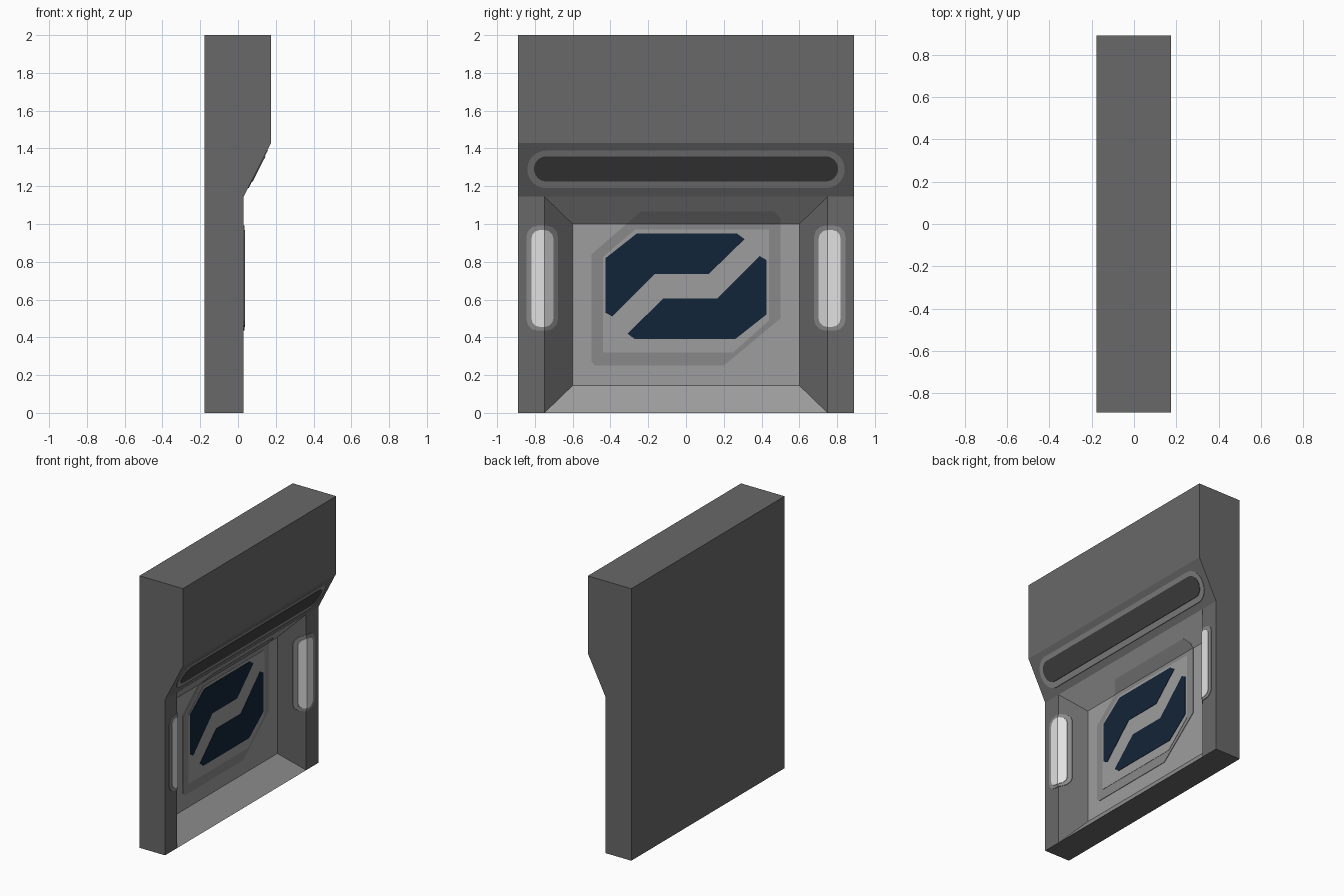
import bpy, bmesh, math

if "Cube" in bpy.data.objects:
    bpy.data.objects.remove(bpy.data.objects["Cube"])


def material(name, r, g, b):
    m = bpy.data.materials.new(name)
    m.diffuse_color = (r, g, b, 1)
    m.use_nodes = True
    m.node_tree.nodes["Principled BSDF"].inputs["Base Color"].default_value = m.diffuse_color
    return m


BODY = material("dark grey metal", 0.14, 0.14, 0.14)
PANEL = material("light grey metal", 0.34, 0.34, 0.34)
TRIM = material("mid grey trim", 0.25, 0.25, 0.25)
DARK = material("charcoal slot", 0.055, 0.055, 0.055)
LIGHT = material("white lamp", 0.75, 0.75, 0.75)
NAVY = material("navy glass", 0.006, 0.018, 0.04)

W = 0.89                              # half width
BACK, LOW, HIGH, DEEP = -0.178, 0.03, 0.175, -0.10
Z1, Z2 = 1.145, 1.43                  # overhang start and end
B = 0.145                             # width of the recess bevel


def surface(y, z):
    """x of the wall's detailed side at (y, z)."""
    if z >= Z1:
        return LOW + (min(z, Z2) - Z1) / (Z2 - Z1) * (HIGH - LOW)
    t = min((0.75 - abs(y)) / 0.15, z / B, (Z1 - z) / B)
    return LOW + (DEEP - LOW) * max(0, min(1, t))


def add_object(name, bm, mats):
    me = bpy.data.meshes.new(name)
    bm.to_mesh(me)
    bm.free()
    for m in mats:
        me.materials.append(m)
    ob = bpy.data.objects.new(name, me)
    bpy.context.collection.objects.link(ob)
    return ob


# Wall block with an overhanging top and a sunken bay
bm = bmesh.new()


def face(points, mat=0):
    f = bm.faces.new([bm.verts.new(p) for p in points])
    f.material_index = mat


profile = [(BACK, 0), (LOW, 0), (LOW, Z1), (HIGH, Z2), (HIGH, 2), (BACK, 2)]
for s in (-1, 1):
    face([(x, s * W, z) for x, z in profile][::-s])
    # pier front and bevelled bay side
    face([(LOW, s * W, 0), (LOW, s * W, Z1), (LOW, s * 0.75, Z1), (LOW, s * 0.75, 0)])
    face([(LOW, s * 0.75, 0), (LOW, s * 0.75, Z1), (DEEP, s * 0.6, 1.0), (DEEP, s * 0.6, B)])
for i in (0, 2, 3, 4, 5):             # bottom, overhang, top front, top, back
    a, b = profile[i], profile[(i + 1) % 6]
    face([(a[0], -W, a[1]), (a[0], W, a[1]), (b[0], W, b[1]), (b[0], -W, b[1])])
for zo, zi in ((0, B), (Z1, 1.0)):    # bay sill and bay head
    face([(LOW, -0.75, zo), (LOW, 0.75, zo), (DEEP, 0.6, zi), (DEEP, -0.6, zi)], 1)
face([(DEEP, -0.6, B), (DEEP, 0.6, B), (DEEP, 0.6, 1.0), (DEEP, -0.6, 1.0)], 1)
bmesh.ops.remove_doubles(bm, verts=bm.verts, dist=1e-4)
bmesh.ops.recalc_face_normals(bm, faces=bm.faces)
add_object("wall_block", bm, [BODY, PANEL])


def plate(name, outline, lift, mat):
    """Thin plate that follows the wall surface."""
    bm = bmesh.new()
    f = bm.faces.new([bm.verts.new((0, y, z)) for y, z in outline])
    f.normal_update()
    if f.normal.x < 0:
        f.normal_flip()
    bmesh.ops.triangulate(bm, faces=[f])
    creases = [((0, y, 0), (0, 1, 0)) for y in (-0.75, -0.6, 0.6, 0.75)]
    creases += [((0, 0, z), (0, 0, 1)) for z in (1.0, Z1)]
    for co, no in creases:
        bmesh.ops.bisect_plane(bm, geom=bm.verts[:] + bm.edges[:] + bm.faces[:],
                               plane_co=co, plane_no=no)
    for v in bm.verts:
        v.co.x = surface(v.co.y, v.co.z) + lift
    rim = [e for e in bm.edges if e.is_boundary]
    new = bmesh.ops.extrude_edge_only(bm, edges=rim)["geom"]
    for v in new:
        if isinstance(v, bmesh.types.BMVert):
            v.co.x -= lift
    bmesh.ops.recalc_face_normals(bm, faces=bm.faces)
    # open shell: keep the front facing out
    if max(bm.faces, key=lambda q: abs(q.normal.x)).normal.x < 0:
        bmesh.ops.reverse_faces(bm, faces=bm.faces)
    return add_object(name, bm, [mat])


def rounded(y0, y1, z0, z1, r, n):
    pts = []
    for k, (cy, cz) in enumerate(((y1 - r, z1 - r), (y0 + r, z1 - r),
                                  (y0 + r, z0 + r), (y1 - r, z0 + r))):
        for i in range(n + 1):
            a = math.pi / 2 * (k + i / n)
            pts.append((cy + r * math.cos(a), cz + r * math.sin(a)))
    return pts


# Long slot under the overhang
plate("slot_rim", rounded(-0.84, 0.84, 1.19, 1.388, 0.098, 6), 0.004, TRIM)
plate("slot_opening", rounded(-0.805, 0.805, 1.225, 1.358, 0.066, 6), 0.007, DARK)

# Side lamps, wrapping from the piers into the bay
for s, side in ((-1, "left"), (1, "right")):
    y0, y1 = sorted((s * 0.845, s * 0.678))
    plate(side + "_lamp_rim", rounded(y0, y1, 0.435, 0.992, 0.06, 3), 0.004, TRIM)
    y0, y1 = sorted((s * 0.818, s * 0.702))
    plate(side + "_lamp", rounded(y0, y1, 0.455, 0.968, 0.045, 3), 0.008, LIGHT)

# Eight-sided back plate, raised frame and two angular windows
outline = [(-0.5, 0.27), (-0.48, 0.25), (0.2, 0.25), (0.5, 0.5),
           (0.5, 1.03), (0.47, 1.065), (-0.24, 1.065), (-0.5, 0.84)]
plate("window_plate", outline, 0.004, TRIM)
frame = [(-0.44, 0.32), (0.25, 0.32), (0.44, 0.49), (0.44, 0.83),
         (0.44, 0.97), (-0.27, 0.97), (-0.44, 0.825)]
plate("window_frame", frame, 0.006, PANEL)
upper = [(-0.425, 0.82), (-0.26, 0.95), (0.27, 0.95), (0.31, 0.92), (0.12, 0.735),
         (-0.165, 0.735), (-0.39, 0.51), (-0.425, 0.53)]
plate("upper_window", upper, 0.009, NAVY)
plate("lower_window", [(-y, 1.34 - z) for y, z in upper], 0.009, NAVY)
